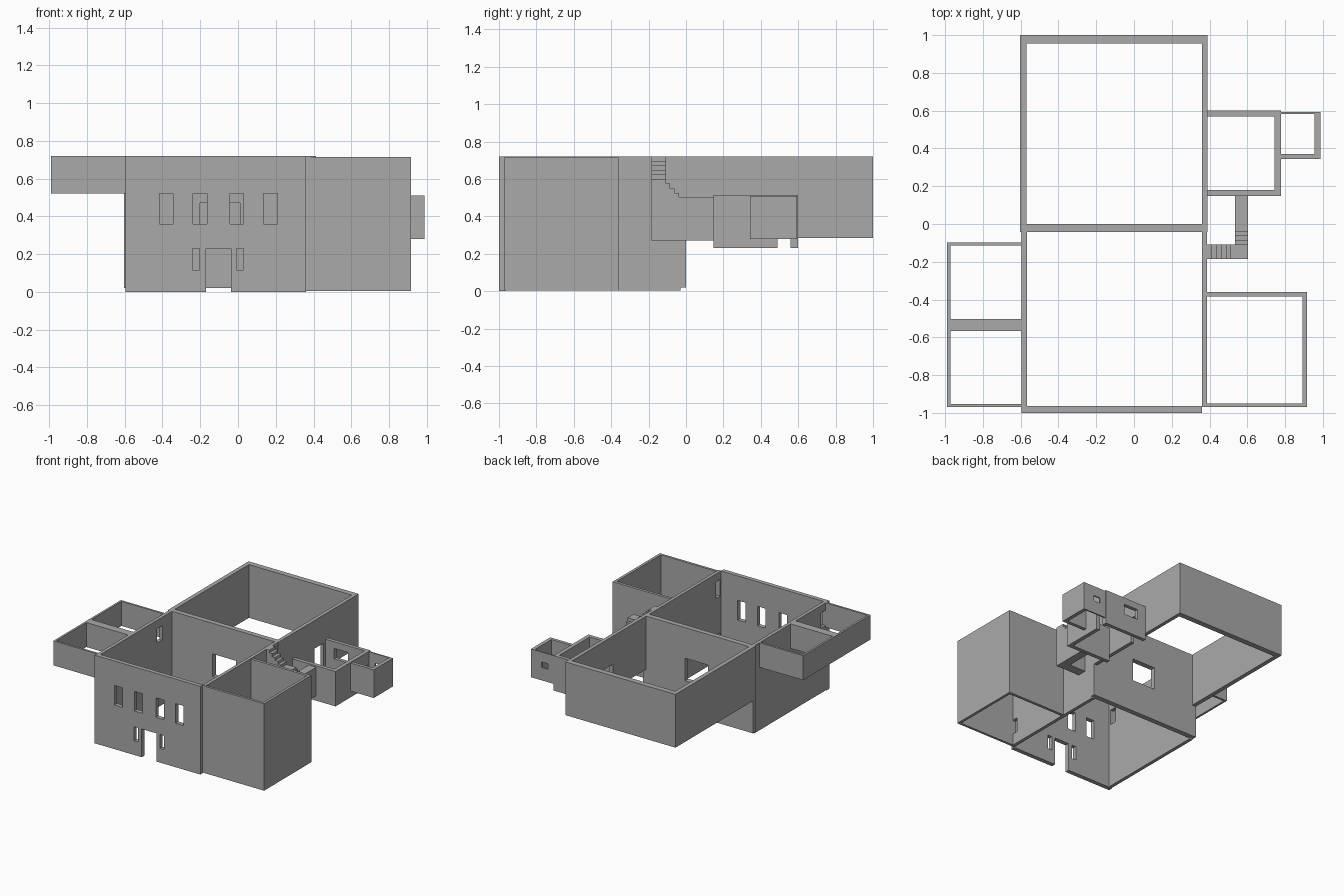
import bpy, bmesh
from mathutils import Vector

cube = bpy.data.objects.get("Cube")
if cube:
    bpy.data.objects.remove(cube, do_unlink=True)

stone = bpy.data.materials.new("grey_stone")
stone.use_nodes = True
GREY = (0.4, 0.4, 0.4, 1)
stone.diffuse_color = GREY
stone.node_tree.nodes["Principled BSDF"].inputs["Base Color"].default_value = GREY


def finish(name, bm):
    bmesh.ops.recalc_face_normals(bm, faces=bm.faces)
    mesh = bpy.data.meshes.new(name)
    bm.to_mesh(mesh)
    bm.free()
    mesh.materials.append(stone)
    obj = bpy.data.objects.new(name, mesh)
    bpy.context.scene.collection.objects.link(obj)
    return obj


def wall(name, axis, span, depth, height, holes=()):
    """Upright wall running along 'x' or 'y'; holes are (start, end, bottom, top)."""
    us = sorted({*span, *[u for h in holes for u in h[:2]]})
    vs = sorted({*height, *[v for h in holes for v in h[2:]]})
    bm = bmesh.new()
    grid = {}

    def corner(u, v):
        if (u, v) not in grid:
            co = (u, depth[0], v) if axis == "x" else (depth[0], u, v)
            grid[u, v] = bm.verts.new(co)
        return grid[u, v]

    for a, b in zip(us, us[1:]):
        for c, d in zip(vs, vs[1:]):
            mu, mv = (a + b) / 2, (c + d) / 2
            if not any(h[0] < mu < h[1] and h[2] < mv < h[3] for h in holes):
                bm.faces.new([corner(a, c), corner(b, c), corner(b, d), corner(a, d)])
    thick = depth[1] - depth[0]
    push = Vector((0, thick, 0)) if axis == "x" else Vector((thick, 0, 0))
    out = bmesh.ops.extrude_face_region(bm, geom=bm.faces[:], use_keep_orig=True)
    moved = [g for g in out["geom"] if isinstance(g, bmesh.types.BMVert)]
    bmesh.ops.translate(bm, verts=moved, vec=push)
    return finish(name, bm)


def stair(name, axis, profile, depth, base):
    """Solid flight: profile is a list of (start, end, top) treads."""
    outline = [(profile[0][0], base)]
    for a, b, top in profile:
        outline += [(a, top), (b, top)]
    outline.append((profile[-1][1], base))
    bm = bmesh.new()
    put = (lambda u, v, d: (u, d, v)) if axis == "x" else (lambda u, v, d: (d, u, v))
    near = [bm.verts.new(put(u, v, depth[0])) for u, v in outline]
    far = [bm.verts.new(put(u, v, depth[1])) for u, v in outline]
    bm.faces.new(near)
    bm.faces.new(far)
    for i in range(len(near)):
        j = (i + 1) % len(near)
        bm.faces.new([near[i], near[j], far[j], far[i]])
    return finish(name, bm)


TOP = 0.72

# Front hall
upper = [(x, x + 0.072, 0.36, 0.52) for x in (-0.417, -0.237, -0.042, 0.136)]
lower = [(x, x + 0.037, 0.115, 0.23) for x in (-0.24, -0.007)]
door = [(-0.17, -0.037, 0, 0.23)]
wall("hall_front_wall", "x", (-0.595, 0.36), (-1, -0.965), (0, TOP), upper + lower + door)
wall("hall_left_side_wall", "y", (-0.97, -0.03), (0.36, 0.387), (0.005, TOP),
     [(-0.955, -0.9, 0.1, 0.22), (-0.955, -0.9, 0.52, 0.655)])
wall("hall_right_side_wall", "y", (-0.965, -0.03), (-0.595, -0.567), (0.005, TOP),
     [(-0.95, -0.89, 0.535, 0.66), (-0.235, -0.165, 0.535, 0.65)])
wall("dividing_wall", "x", (-0.605, 0.39), (-0.042, 0), (0.02, TOP),
     [(-0.2, 0.01, 0.285, 0.47)])

# Raised back hall
BACK = (0.285, TOP)
wall("back_hall_right_wall", "y", (0, 0.955), (-0.605, -0.57), BACK)
wall("back_hall_left_wall", "y", (0, 0.955), (0.36, 0.39), BACK, [(0.43, 0.55, 0.285, 0.49)])
wall("back_hall_rear_wall", "x", (-0.605, 0.39), (0.955, 1), BACK)

# Tall side room
TALL = (0.005, 0.715)
wall("tall_room_front_wall", "x", (0.387, 0.915), (-0.97, -0.95), TALL)
wall("tall_room_rear_wall", "x", (0.387, 0.915), (-0.383, -0.36), TALL)
wall("tall_room_outer_wall", "y", (-0.95, -0.383), (0.893, 0.915), TALL)

# Pair of raised rooms on the other side
HIGH = (0.52, TOP)
wall("raised_rooms_outer_wall", "y", (-0.97, -0.098), (-0.99, -0.973), HIGH)
for name, a, b in (("front", -0.97, -0.953), ("middle", -0.567, -0.502), ("rear", -0.115, -0.098)):
    wall("raised_rooms_" + name + "_wall", "x", (-0.973, -0.585), (a, b), HIGH)

# Low side room with its small annex
LOW = (0.23, 0.515)
wall("low_room_front_wall", "x", (0.39, 0.778), (0.148, 0.18), LOW)
wall("low_room_rear_wall", "x", (0.39, 0.778), (0.57, 0.6), LOW, [(0.47, 0.595, 0.375, 0.46)])
wall("low_room_outer_wall", "y", (0.18, 0.57), (0.745, 0.778), LOW, [(0.49, 0.56, 0.23, 0.41)])
ANNEX = (0.28, 0.51)
wall("annex_front_wall", "x", (0.778, 0.987), (0.343, 0.37), ANNEX)
wall("annex_rear_wall", "x", (0.778, 0.987), (0.582, 0.593), ANNEX, [(0.83, 0.89, 0.385, 0.43)])
wall("annex_outer_wall", "y", (0.37, 0.582), (0.957, 0.987), ANNEX)

# Outside stair: upper flight, landing, lower flight and walkway
RISE = 0.024
flight = [(0.387 + 0.0255 * i, 0.387 + 0.0255 * (i + 1), TOP - RISE * i) for i in range(6)]
stair("upper_stair_flight", "x", flight[:-1] + [(flight[-1][0], 0.603, 0.6)], (-0.185, -0.108), 0.27)
steps = [(-0.108 + 0.0235 * i, -0.108 + 0.0235 * (i + 1), 0.575 - 0.025 * i) for i in range(3)]
stair("lower_stair_and_walkway", "y", steps + [(steps[-1][1], 0.148, 0.503)], (0.534, 0.603), 0.27)
